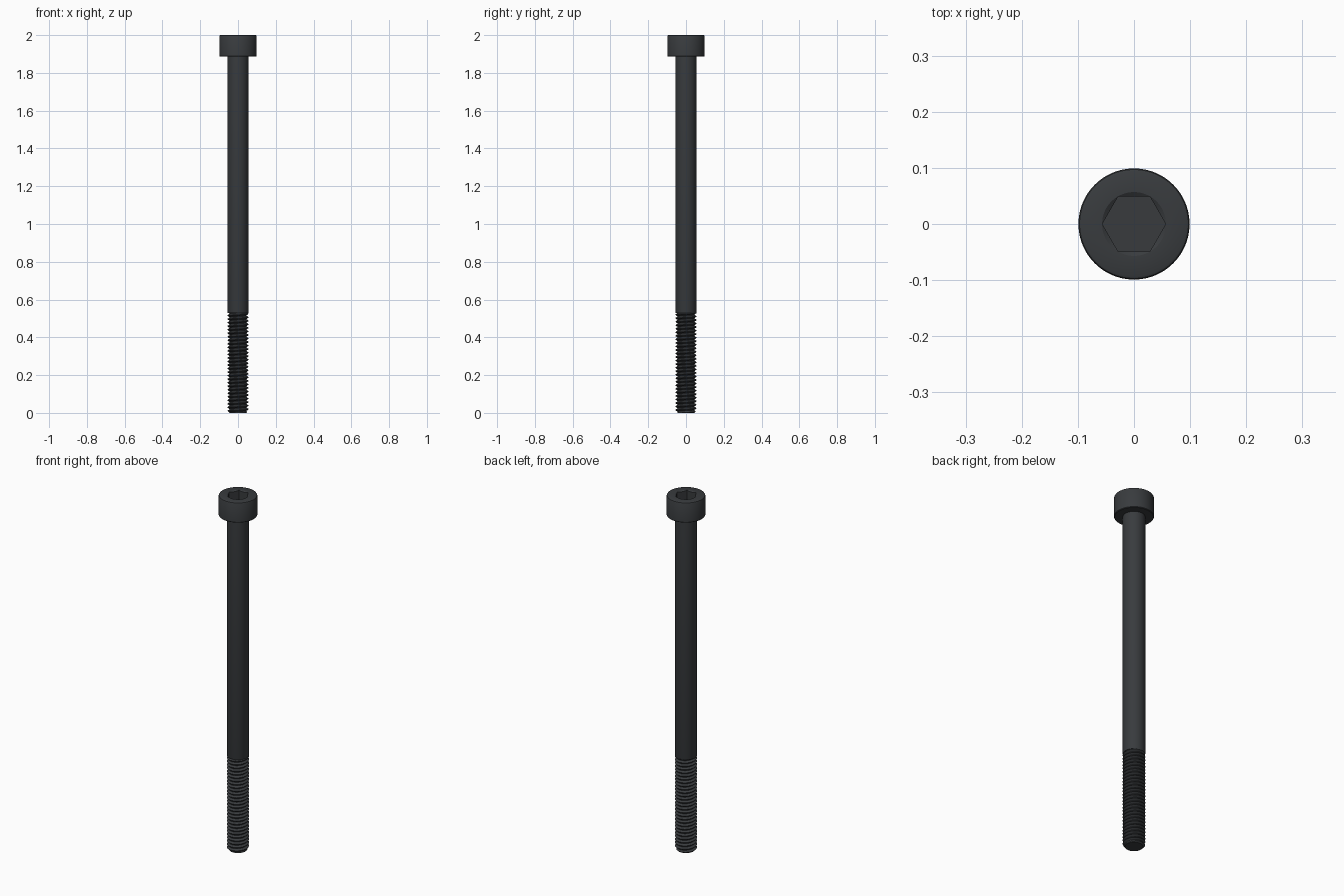
import bpy, bmesh
from math import sin, cos, pi, radians

if "Cube" in bpy.data.objects:
    bpy.data.objects.remove(bpy.data.objects["Cube"])

SEG = 96
R_SHAFT, R_ROOT, R_HEAD = 0.056, 0.0455, 0.099
Z_THREAD, Z_HEAD, Z_TOP = 0.53, 1.887, 2.0
PITCH = 0.0187
APOTHEM = 0.049
R_SOCKET = APOTHEM / cos(pi / 6)

black = bpy.data.materials.new("black_oxide")
black.diffuse_color = (0.04, 0.044, 0.048, 1)
black.use_nodes = True
black.node_tree.nodes["Principled BSDF"].inputs["Base Color"].default_value = black.diffuse_color


def finish(name, bm, angle=30):
    bmesh.ops.remove_doubles(bm, verts=bm.verts, dist=1e-5)
    bmesh.ops.recalc_face_normals(bm, faces=bm.faces)
    me = bpy.data.meshes.new(name)
    bm.to_mesh(me)
    bm.free()
    ob = bpy.data.objects.new(name, me)
    bpy.context.collection.objects.link(ob)
    me.materials.append(black)
    bpy.ops.object.select_all(action='DESELECT')
    ob.select_set(True)
    bpy.context.view_layer.objects.active = ob
    bpy.ops.object.shade_smooth_by_angle(angle=radians(angle))


def add_loop(bm, fn):
    """Ring of vertices; fn(angle) gives (radius, height)."""
    out = []
    for i in range(SEG):
        t = 2 * pi * i / SEG
        r, z = fn(t)
        out.append(bm.verts.new((r * cos(t), r * sin(t), z)))
    return out


def bridge(bm, a, b):
    for i in range(SEG):
        j = (i + 1) % SEG
        bm.faces.new((a[i], a[j], b[j], b[i]))


def lathe(name, rings):
    """Stack of rings, closed at both ends."""
    bm = bmesh.new()
    loops = [add_loop(bm, f if callable(f) else (lambda t, f=f: f)) for f in rings]
    for a, b in zip(loops, loops[1:]):
        bridge(bm, a, b)
    bm.faces.new(loops[0])
    bm.faces.new(loops[-1])
    finish(name, bm)


def hex_radius(t):
    return APOTHEM / cos(t % (pi / 3) - pi / 6)


# Plain shank
lathe("shank", [(R_ROOT - 0.001, Z_THREAD), (R_SHAFT - 0.001, Z_THREAD),
                (R_SHAFT, Z_THREAD + 0.003), (R_SHAFT, Z_HEAD + 0.002)])

# Cylindrical head with countersunk hexagonal socket
lathe("head", [
    (0.05, Z_HEAD), (R_HEAD - 0.003, Z_HEAD), (R_HEAD, Z_HEAD + 0.003),
    (R_HEAD, Z_TOP - 0.006), (R_HEAD - 0.002, Z_TOP - 0.002),
    (R_HEAD - 0.006, Z_TOP), (R_SOCKET + 0.0003, Z_TOP),
    lambda t: (hex_radius(t), Z_TOP - 0.6 * (R_SOCKET - hex_radius(t)) - 0.0002),
    lambda t: (hex_radius(t), Z_TOP - 0.06),
])

# Helical thread: rows climb one pitch per turn and are clipped at both ends
bm = bmesh.new()
STEPS = (0.0, 0.12, 0.5, 0.62)   # crest, crest, root, root
LEVELS = (R_SHAFT, R_SHAFT, R_ROOT, R_ROOT)
N = len(STEPS)


def thread_radius(phase):
    p = phase % 1.0
    xs, ys = STEPS + (1.0,), LEVELS + (R_SHAFT,)
    for k in range(N):
        if p <= xs[k + 1]:
            return ys[k] + (ys[k + 1] - ys[k]) * (p - xs[k]) / (xs[k + 1] - xs[k])


turns = int(Z_THREAD / PITCH) + 2
rows = []
for k in range(-N, turns * N):
    def point(t, k=k):
        raw = (k // N + STEPS[k % N] + t / (2 * pi)) * PITCH
        z = min(max(raw, 0.0), Z_THREAD)
        r = LEVELS[k % N] if z == raw else thread_radius(z / PITCH - t / (2 * pi))
        return min(r, 0.045 + z), z
    rows.append(add_loop(bm, point))

for k in range(len(rows) - 1):
    for i in range(SEG):
        if i < SEG - 1:
            quad = (rows[k][i], rows[k][i + 1], rows[k + 1][i + 1], rows[k + 1][i])
        elif k + N + 1 < len(rows):   # seam joins the next turn
            quad = (rows[k][i], rows[k + N][0], rows[k + N + 1][0], rows[k + 1][i])
        else:
            continue
        if max(v.co.z for v in quad) > min(v.co.z for v in quad) + 1e-6:
            bm.faces.new(quad)

# Flat tip
bm.faces.new(add_loop(bm, lambda t: (0.045, 0.0)))
bmesh.ops.delete(bm, geom=[v for v in bm.verts if not v.link_faces], context='VERTS')
bmesh.ops.dissolve_degenerate(bm, dist=1e-6, edges=bm.edges)
finish("thread", bm)
